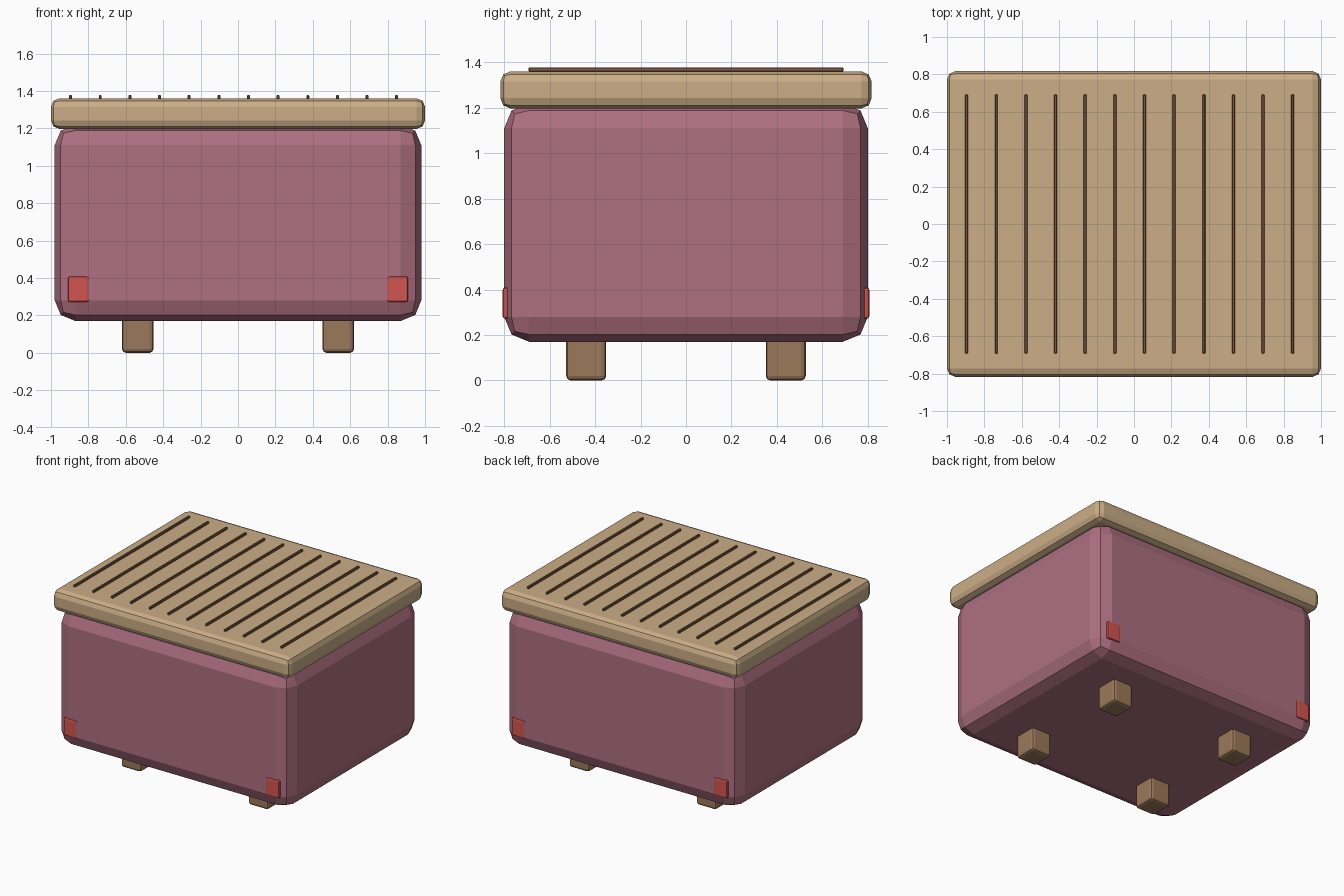
import bpy
import bmesh
from mathutils import Matrix

if "Cube" in bpy.data.objects:
    bpy.data.objects.remove(bpy.data.objects["Cube"])


def material(name, rgb):
    mat = bpy.data.materials.new(name)
    mat.diffuse_color = (*rgb, 1)
    mat.use_nodes = True
    mat.node_tree.nodes["Principled BSDF"].inputs["Base Color"].default_value = mat.diffuse_color
    return mat


def rounded_box(name, low, high, bevel, mat, segments=2):
    """Flat-shaded box between two corners with bevelled edges."""
    size = [h - l for l, h in zip(low, high)]
    centre = [(h + l) / 2 for l, h in zip(low, high)]
    bm = bmesh.new()
    bmesh.ops.create_cube(bm, size=1, matrix=Matrix.Diagonal((*size, 1)))
    if bevel:
        bmesh.ops.bevel(bm, geom=bm.edges[:], offset=bevel, segments=segments,
                        profile=0.5, affect='EDGES', clamp_overlap=True)
    mesh = bpy.data.meshes.new(name)
    bm.to_mesh(mesh)
    bm.free()
    mesh.materials.append(mat)
    obj = bpy.data.objects.new(name, mesh)
    obj.location = centre
    bpy.context.collection.objects.link(obj)
    return obj


fabric = material("pink_fabric", (0.42, 0.16, 0.22))
tan = material("tan_lid", (0.60, 0.42, 0.24))
wood = material("brown_wood", (0.33, 0.19, 0.10))
red = material("red_tab", (0.65, 0.09, 0.08))
dark = material("dark_slat", (0.20, 0.10, 0.05))

# Main box and overhanging lid
rounded_box("body", (-0.98, -0.80, 0.17), (0.98, 0.80, 1.22), 0.11, fabric)
rounded_box("lid", (-1.0, -0.817, 1.197), (1.0, 0.817, 1.36), 0.045, tan)

# Thin raised ribs running front to back on the lid
for i in range(12):
    x = -0.895 + 0.1585 * i
    rounded_box(f"lid_rib_{i + 1}", (x - 0.008, -0.692, 1.358),
                (x + 0.008, 0.692, 1.377), 0.003, dark, 1)

# Four feet and four corner tabs, mirrored in x and y
for sy, end in ((-1, "front"), (1, "back")):
    for sx, side in ((-1, "left"), (1, "right")):
        x, y = sx * 0.536, sy * 0.439
        rounded_box(f"{end}_{side}_foot", (x - 0.084, y - 0.088, 0),
                    (x + 0.084, y + 0.088, 0.20), 0.02, wood)
        x, y = sx * 0.853, sy * 0.793
        rounded_box(f"{end}_{side}_tab", (x - 0.056, y - 0.014, 0.271),
                    (x + 0.056, y + 0.014, 0.409), 0.012, red)
